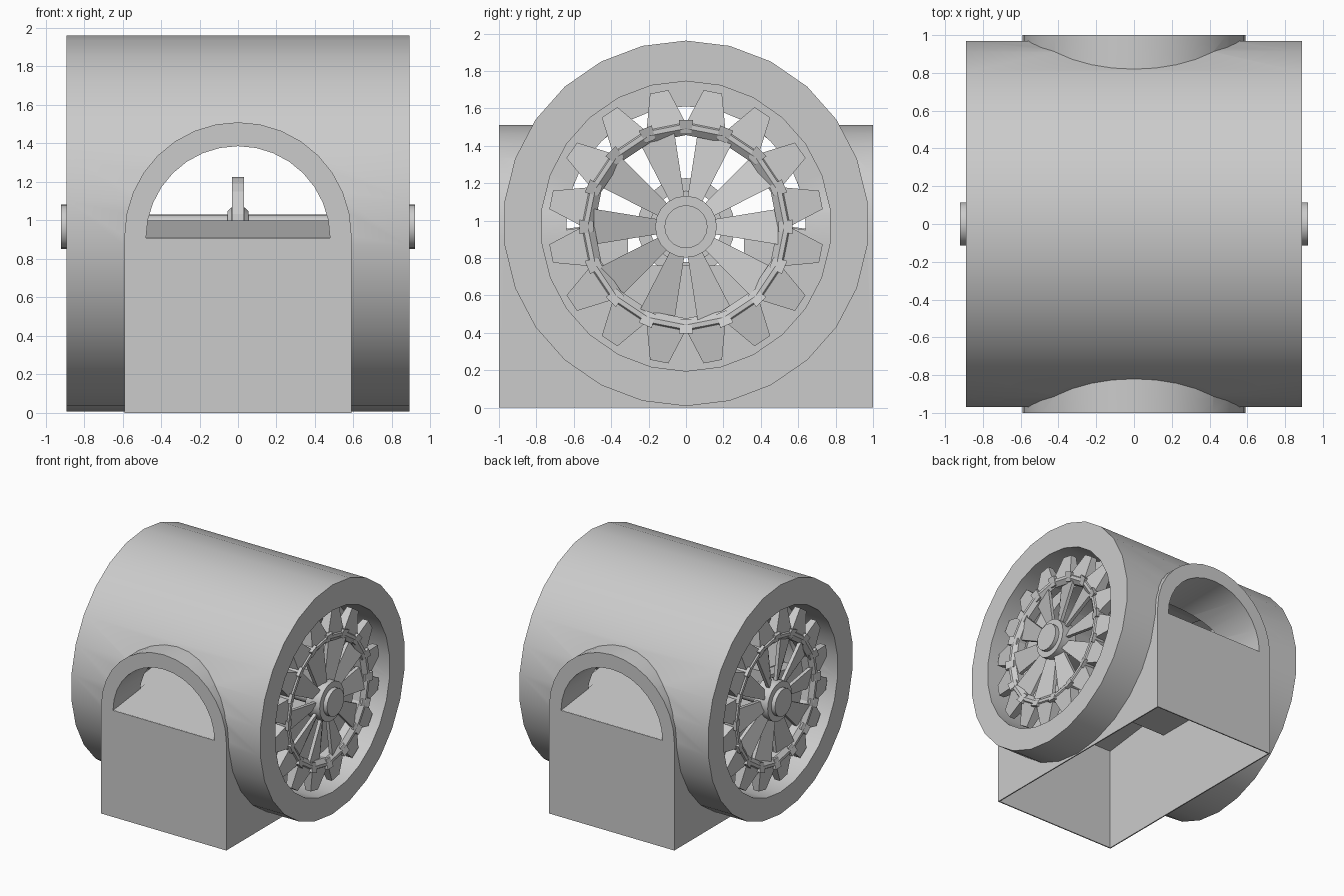
import bpy, bmesh, math
from math import sin, cos, pi
from mathutils import Vector

if "Cube" in bpy.data.objects:
    bpy.data.objects.remove(bpy.data.objects["Cube"])

WZ = 0.967  # wheel axle height


def finish(bm, name, smooth=None):
    bmesh.ops.recalc_face_normals(bm, faces=bm.faces[:])
    me = bpy.data.meshes.new(name)
    bm.to_mesh(me)
    bm.free()
    ob = bpy.data.objects.new(name, me)
    bpy.context.collection.objects.link(ob)
    if smooth:
        shade(ob, smooth)
    return ob


def shade(ob, angle):
    bpy.ops.object.select_all(action='DESELECT')
    bpy.context.view_layer.objects.active = ob
    ob.select_set(True)
    bpy.ops.object.shade_smooth_by_angle(angle=math.radians(angle))


def add_prism(bm, pts, axis, a, b):
    """Extrude a 2D outline along x (outline is y,z) or y (outline is x,z)."""
    put = (lambda p, t: (t, p[0], p[1])) if axis == 'x' else (lambda p, t: (p[0], t, p[1]))
    lo = [bm.verts.new(put(p, a)) for p in pts]
    hi = [bm.verts.new(put(p, b)) for p in pts]
    n = len(pts)
    bm.faces.new(lo)
    bm.faces.new(hi[::-1])
    for i in range(n):
        bm.faces.new((lo[i], lo[(i + 1) % n], hi[(i + 1) % n], hi[i]))


def prism(name, *args):
    bm = bmesh.new()
    add_prism(bm, *args)
    return finish(bm, name)


def add_lathe(bm, profile, n, closed):
    """Revolve (x, radius[, centre z]) points around the x direction."""
    rings = []
    for p in profile:
        c = p[2] if len(p) > 2 else WZ
        rings.append([bm.verts.new((p[0], p[1] * sin(2 * pi * i / n), c + p[1] * cos(2 * pi * i / n)))
                      for i in range(n)])
    m = len(rings)
    for k in range(m if closed else m - 1):
        r, s = rings[k], rings[(k + 1) % m]
        for i in range(n):
            bm.faces.new((r[i], r[(i + 1) % n], s[(i + 1) % n], s[i]))
    if not closed:
        bm.faces.new(rings[0])
        bm.faces.new(rings[-1][::-1])


def combine(ob, other, op):
    mod = ob.modifiers.new(op, 'BOOLEAN')
    mod.operation, mod.object, mod.solver = op, other, 'EXACT'
    bpy.context.view_layer.objects.active = ob
    bpy.ops.object.modifier_apply(modifier=mod.name)
    bpy.data.objects.remove(other)


def arch(r, zc, base, n=16):
    pts = [(r * cos(pi * i / n), zc + r * sin(pi * i / n)) for i in range(n + 1)]
    return pts + ([(-r, base), (r, base)] if base < zc else [])


# Housing: horizontal drum with straight recesses at the ends
half = [(0.55, 0.64, 0.97), (0.55, 0.775, 0.97), (0.89, 0.775, 0.97), (0.89, 0.977, 0.985)]
bm = bmesh.new()
add_lathe(bm, half + [(-p[0], p[1], p[2]) for p in half[::-1]], 26, True)
housing = finish(bm, "drum_housing")

# Arched cross tunnel joined to the drum
combine(housing, prism("tunnel_body", arch(0.59, 0.92, 0), 'y', -1, 1), 'UNION')

# Chamber between the wheels, with a central pit
side = [(0.64 * cos(pi * i / 20), 0.97 + 0.64 * sin(pi * i / 20)) for i in range(21)]
chamber = side + [(-0.64, 0.95), (-0.31, 0.995), (-0.31, 0.76), (0.31, 0.76), (0.31, 0.995), (0.64, 0.95)]
combine(housing, prism("chamber_cut", chamber, 'x', -0.61, 0.61), 'DIFFERENCE')

# Arched opening through front and back
combine(housing, prism("opening_cut", arch(0.478, 0.908, 0.908), 'y', -1.1, 1.1), 'DIFFERENCE')

# Sloped sills rising from each opening to the pit
for s in (-1, 1):
    sill = [(s * 0.311, 0.86), (s * 0.311, 1.0), (s * 0.996, 0.909), (s * 0.996, 0.86)]
    combine(housing, prism("sill", sill, 'x', -0.482, 0.482), 'UNION')

# Hollow underside following the sills and the pit
under = [(-0.99, -0.1), (-0.99, 0.897), (-0.322, 0.984), (-0.322, 0.75),
         (0.322, 0.75), (0.322, 0.984), (0.99, 0.897), (0.99, -0.1)]
combine(housing, prism("underside_cut", under, 'x', -0.58, 0.58), 'DIFFERENCE')
shade(housing, 28)

# Axle with central collar
bm = bmesh.new()
add_lathe(bm, [(-0.86, 0.065), (-0.055, 0.065), (-0.055, 0.08), (-0.035, 0.1),
               (0.035, 0.1), (0.055, 0.08), (0.055, 0.065), (0.86, 0.065)], 16, False)
finish(bm, "axle", 30)

# Small central wheel: rim and spokes
bm = bmesh.new()
add_lathe(bm, [(-0.03, 0.26), (0.03, 0.26), (0.03, 0.19), (-0.03, 0.19)], 24, True)
for k in range(5):
    a = 2 * pi * k / 5
    d, t = Vector((sin(a), cos(a))), Vector((cos(a), -sin(a)))
    c = Vector((0, WZ))
    add_prism(bm, [c + d * 0.06 + t * 0.03, c + d * 0.2 + t * 0.03,
                   c + d * 0.2 - t * 0.03, c + d * 0.06 - t * 0.03], 'x', -0.02, 0.02)
finish(bm, "central_wheel")


def add_block(bm, s, a, r0, r1, w0, w1, x0, x1, x2, x3, skew=0.0):
    """Tapered radial block: root at r0 (x0..x1), tip at r1 (x2..x3)."""
    vs = []
    for r, w, xa, xb in ((r0, w0, x0, x1), (r1, w1, x2, x3)):
        for x, t in ((xa, -w), (xa, w), (xb, w), (xb, -w)):
            xs = x + skew * (1 if t > 0 else -1)
            vs.append(bm.verts.new((s * xs, r * sin(a) + t * cos(a), WZ + r * cos(a) - t * sin(a))))
    for f in ((0, 1, 2, 3), (4, 7, 6, 5), (0, 4, 5, 1), (1, 5, 6, 2), (2, 6, 7, 3), (3, 7, 4, 0)):
        bm.faces.new([vs[i] for i in f])


# Toothed wheels at both ends
for s, nm in ((-1, "left"), (1, "right")):
    bm = bmesh.new()
    add_lathe(bm, [(s * 0.76, 0.57), (s * 0.83, 0.57), (s * 0.86, 0.55),
                   (s * 0.86, 0.525), (s * 0.83, 0.49), (s * 0.76, 0.49)], 16, True)
    for k in range(16):
        a = 2 * pi * k / 16
        add_block(bm, s, a, 0.495, 0.57, 0.028, 0.038, 0.80, 0.85, 0.80, 0.875)
        add_block(bm, s, a + pi / 16, 0.54, 0.735, 0.108, 0.05, 0.75, 0.85, 0.77, 0.82)
    finish(bm, nm + "_gear_rim")

    # Flared spokes, slightly pitched like fan blades
    bm = bmesh.new()
    for k in range(10):
        add_block(bm, s, 2 * pi * (k + 0.5) / 10, 0.12, 0.51, 0.035, 0.098,
                  0.80, 0.83, 0.80, 0.83, 0.018)
    finish(bm, nm + "_spokes")

    # Stepped hub
    bm = bmesh.new()
    add_lathe(bm, [(s * 0.75, 0.165), (s * 0.885, 0.165),
                   (s * 0.885, 0.115), (s * 0.92, 0.115)], 20, False)
    finish(bm, nm + "_hub", 30)
